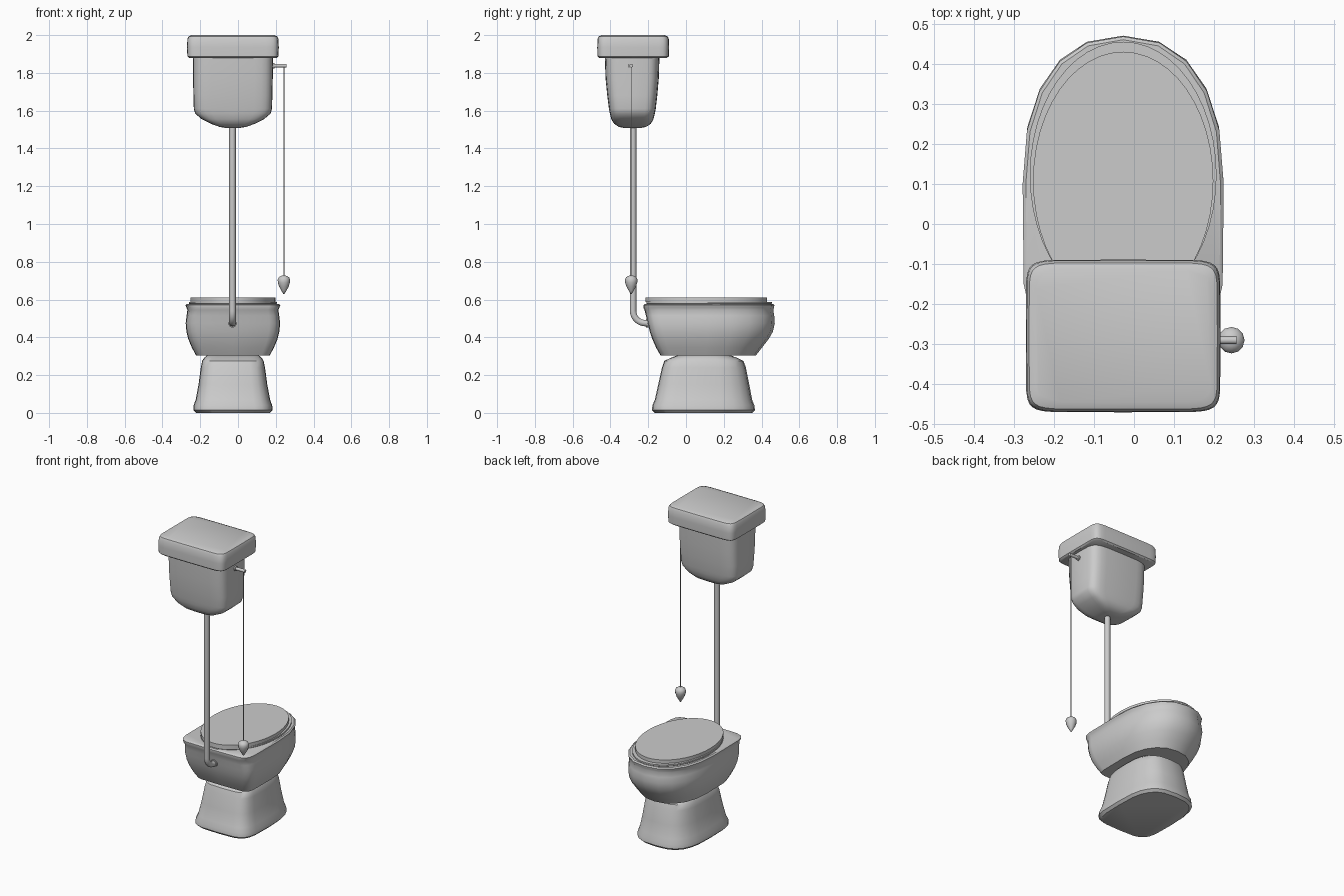
import bpy, bmesh, math

CX = -0.027  # shared centre line of bowl, tank and pipe


def finish(name, bm, angle=40):
    bmesh.ops.recalc_face_normals(bm, faces=bm.faces)
    me = bpy.data.meshes.new(name)
    bm.to_mesh(me)
    bm.free()
    ob = bpy.data.objects.new(name, me)
    bpy.context.collection.objects.link(ob)
    bpy.ops.object.select_all(action='DESELECT')
    ob.select_set(True)
    bpy.context.view_layer.objects.active = ob
    bpy.ops.object.shade_smooth_by_angle(angle=math.radians(angle))
    return ob


def loft(name, levels, e_back, e_front, n=20, mid=0.5, cx=CX, angle=40):
    """Stack rounded sections; each level is (z, half width, y back, y front)."""
    bm = bmesh.new()
    rings = []
    for z, w, yb, yf in levels:
        yc = yb + (yf - yb) * mid
        ring = []
        for i in range(n):
            t = 2 * math.pi * i / n
            c, s = math.cos(t), math.sin(t)
            e, d = (e_front, yf - yc) if s > 0 else (e_back, yc - yb)
            ring.append(bm.verts.new((
                cx + w * math.copysign(abs(c) ** (2 / e) if abs(c) > 1e-6 else 0, c),
                yc + d * math.copysign(abs(s) ** (2 / e) if abs(s) > 1e-6 else 0, s), z)))
        rings.append(ring)
    for a, b in zip(rings, rings[1:]):
        for i in range(n):
            j = (i + 1) % n
            bm.faces.new((a[i], a[j], b[j], b[i]))
    bm.faces.new(rings[0][::-1])
    bm.faces.new(rings[-1])
    return finish(name, bm, angle)


def tube(name, pts, r, res=3):
    cu = bpy.data.curves.new(name, 'CURVE')
    cu.dimensions = '3D'
    cu.bevel_depth = r
    cu.bevel_resolution = res
    cu.use_fill_caps = True
    sp = cu.splines.new('POLY')
    sp.points.add(len(pts) - 1)
    for p, co in zip(sp.points, pts):
        p.co = (*co, 1)
    ob = bpy.data.objects.new(name, cu)
    bpy.context.collection.objects.link(ob)
    return ob


# Pedestal, flared at the floor
loft("pedestal", [
    (0.0, 0.195, -0.165, 0.35), (0.015, 0.21, -0.18, 0.365), (0.04, 0.208, -0.178, 0.362),
    (0.07, 0.197, -0.165, 0.35), (0.15, 0.182, -0.147, 0.335), (0.24, 0.17, -0.127, 0.317),
    (0.275, 0.163, -0.115, 0.305), (0.292, 0.152, -0.08, 0.27), (0.306, 0.135, -0.04, 0.23)],
    4.5, 3, n=24, mid=0.45)

# Bowl with a thin lip at the rim
loft("bowl", [
    (0.304, 0.195, -0.135, 0.37), (0.345, 0.217, -0.158, 0.402), (0.39, 0.236, -0.178, 0.437),
    (0.43, 0.246, -0.192, 0.46), (0.475, 0.25, -0.203, 0.47), (0.515, 0.245, -0.212, 0.467),
    (0.545, 0.241, -0.22, 0.462), (0.557, 0.246, -0.226, 0.466), (0.57, 0.251, -0.226, 0.468),
    (0.577, 0.243, -0.218, 0.46)], 9, 2.3, n=20, mid=0.47)

# Seat ring and closed lid
loft("seat", [(0.574, 0.228, -0.205, 0.45), (0.579, 0.233, -0.21, 0.455),
              (0.588, 0.233, -0.21, 0.455)], 2, 2, n=48)
loft("seat_lid", [(0.588, 0.225, -0.215, 0.43), (0.61, 0.225, -0.215, 0.43)], 2, 2, n=48)

# High cistern with rounded bottom
loft("cistern", [
    (1.508, 0.035, -0.325, -0.24), (1.514, 0.07, -0.355, -0.212), (1.53, 0.115, -0.38, -0.187),
    (1.555, 0.165, -0.396, -0.172), (1.585, 0.2, -0.403, -0.165), (1.61, 0.207, -0.408, -0.16),
    (1.68, 0.209, -0.417, -0.152), (1.77, 0.211, -0.426, -0.144), (1.9, 0.212, -0.43, -0.14)],
    5, 5, n=28)

# Cistern lid
loft("cistern_lid", [
    (1.88, 0.232, -0.46, -0.1), (1.888, 0.241, -0.469, -0.091), (1.935, 0.243, -0.47, -0.089),
    (1.98, 0.241, -0.468, -0.091), (1.993, 0.235, -0.462, -0.097), (2.0, 0.218, -0.445, -0.114)],
    10, 10, n=32)

# Flush pipe with elbow into the back of the bowl
PY, PR = -0.28, 0.065
elbow = [(CX - 0.002, PY + PR - PR * math.cos(a), 0.54 - PR * math.sin(a))
         for a in [math.pi / 2 * i / 8 for i in range(9)]]
tube("flush_pipe", [(CX - 0.002, PY, 1.53)] + elbow + [(CX - 0.002, -0.18, 0.475)], 0.0175)
tube("pipe_collar", [(CX - 0.002, -0.212, 0.475), (CX - 0.002, -0.19, 0.475)], 0.023)

# Lever, its mount, and the pull cord
LX, LY, LZ = 0.243, -0.29, 1.838
tube("lever", [(0.17, LY, LZ), (0.256, LY, LZ)], 0.01)
tube("lever_mount", [(0.17, LY, LZ), (0.192, LY, LZ)], 0.016)
tube("pull_cord", [(LX, LY, LZ), (LX, LY, 0.72)], 0.0025, 1)

# Pear-shaped pull handle
loft("pull_handle", [(z, r, LY - r, LY + r) for z, r in [
    (0.63, 0.003), (0.645, 0.012), (0.668, 0.025), (0.69, 0.032), (0.705, 0.033),
    (0.717, 0.028), (0.725, 0.016), (0.728, 0.005)]], 2, 2, n=12, cx=LX, angle=60)
